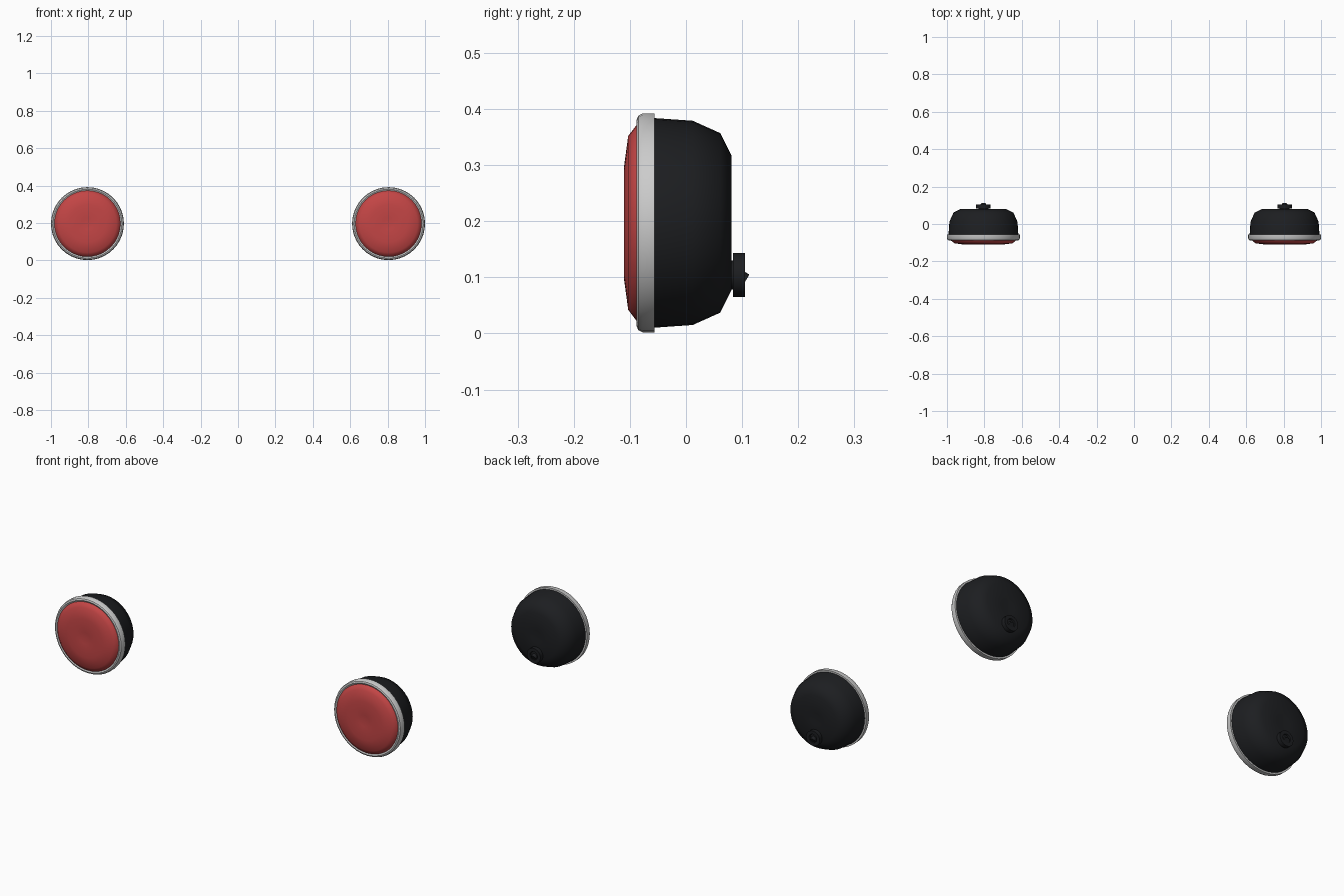
import bpy, math

if "Cube" in bpy.data.objects:
    bpy.data.objects.remove(bpy.data.objects["Cube"])

def material(name, color):
    m = bpy.data.materials.new(name)
    m.diffuse_color = color
    m.use_nodes = True
    m.node_tree.nodes["Principled BSDF"].inputs["Base Color"].default_value = m.diffuse_color
    return m

RED = material("red_lens", (0.55, 0.06, 0.06, 1))
BLACK = material("black_plastic", (0.012, 0.013, 0.015, 1))
CHROME = material("bright_trim", (0.8, 0.8, 0.8, 1))

def lathe(name, profile, center, mat, seg=40, closed=False, angle=40):
    """Revolve (radius, y) points around a y-directed axis."""
    verts, rings, faces = [], [], []
    for r, y in profile:
        n = 1 if r == 0 else seg
        rings.append([len(verts) + i for i in range(n)])
        for i in range(n):
            a = 2 * math.pi * i / seg
            verts.append((r * math.cos(a), y, r * math.sin(a)))
    pairs = list(zip(rings, rings[1:]))
    if closed:
        pairs.append((rings[-1], rings[0]))
    for a, b in pairs:
        for i in range(seg):
            j = (i + 1) % seg
            quad = [a[i % len(a)], a[j % len(a)], b[j % len(b)], b[i % len(b)]]
            faces.append(list(dict.fromkeys(quad)))
    me = bpy.data.meshes.new(name)
    me.from_pydata(verts, [], faces)
    me.materials.append(mat)
    ob = bpy.data.objects.new(name, me)
    ob.location = center
    bpy.context.collection.objects.link(ob)
    bpy.ops.object.select_all(action='DESELECT')
    ob.select_set(True)
    bpy.context.view_layer.objects.active = ob
    bpy.ops.object.mode_set(mode='EDIT')
    bpy.ops.mesh.select_all(action='SELECT')
    bpy.ops.mesh.normals_make_consistent(inside=False)
    bpy.ops.object.mode_set(mode='OBJECT')
    bpy.ops.object.shade_smooth_by_angle(angle=math.radians(angle))
    return ob

Z = 0.197
for side, x in (("left", -0.805), ("right", 0.805)):
    c = (x, 0, Z)
    # domed lens with a shallow central dimple
    lathe(side + "_lens", [(0, -0.106), (0.03, -0.110), (0.10, -0.1105), (0.155, -0.103),
                           (0.176, -0.087), (0.18, -0.07)], c, RED)
    # trim ring
    lathe(side + "_trim_ring", [(0.176, -0.084), (0.184, -0.088), (0.191, -0.085), (0.195, -0.077),
                                (0.195, -0.056), (0.178, -0.056)], c, CHROME, closed=True)
    # rounded rear housing
    lathe(side + "_housing", [(0.187, -0.06), (0.182, 0.012), (0.16, 0.061), (0.12, 0.081),
                              (0.03, 0.081), (0, 0.078)], c, BLACK)
    # cable grommet low on the back
    g = (x, 0, 0.104)
    lathe(side + "_grommet", [(0.026, 0.07), (0.026, 0.084), (0.039, 0.084), (0.039, 0.105),
                              (0.022, 0.105), (0.020, 0.098), (0, 0.098)], g, BLACK, 24)
    # cable stub drooping out of the grommet
    stub = lathe(side + "_cable_stub", [(0, -0.012), (0.015, -0.012), (0.015, 0.012), (0, 0.012)],
                 (x, 0.095, 0.098), BLACK, 16)
    stub.rotation_euler.x = math.radians(-30)
